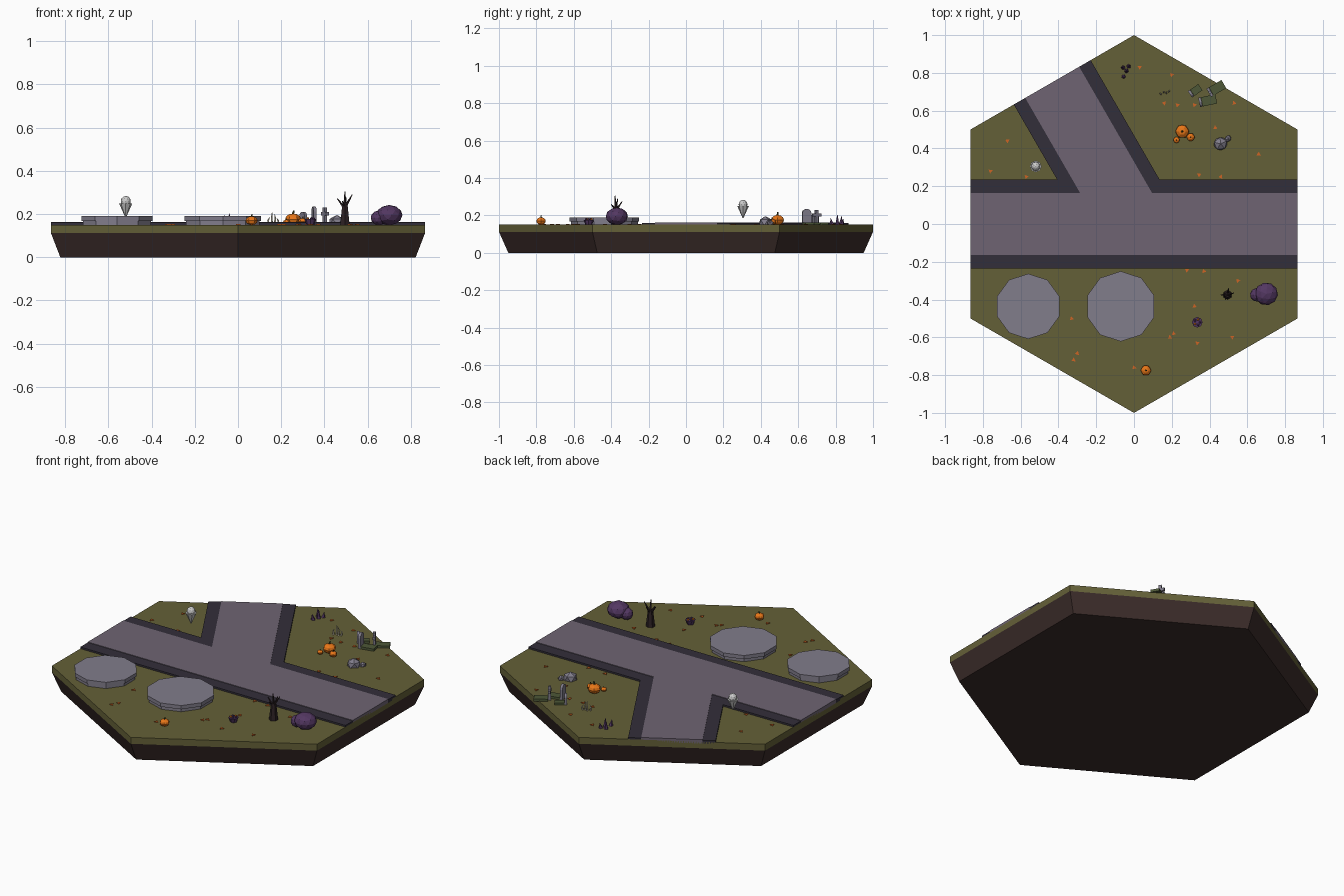
import bpy, bmesh, math, random
from mathutils import Vector, Matrix

if "Cube" in bpy.data.objects:
    bpy.data.objects.remove(bpy.data.objects["Cube"])

random.seed(4)
G = 0.15  # grass level


def material(name, r, g, b):
    m = bpy.data.materials.new(name)
    m.diffuse_color = [(c / 255) ** 2.2 for c in (r, g, b)] + [1]
    m.use_nodes = True
    m.node_tree.nodes["Principled BSDF"].inputs["Base Color"].default_value = m.diffuse_color
    return m


GRASS = material("grass", 100, 96, 58)
DIRT = material("dirt", 62, 48, 46)
ROAD = material("road", 110, 100, 114)
CURB = material("curb", 54, 50, 60)
STONE = material("stone", 128, 124, 138)
ORANGE = material("orange", 232, 118, 30)
LEAF = material("leaf", 205, 100, 40)
STEM = material("stem", 70, 75, 40)
WOOD = material("dead wood", 48, 38, 40)
PURPLE = material("purple", 84, 58, 98)
BONE = material("bone", 215, 208, 185)
WHITE = material("white", 235, 235, 235)
MOUND = material("mound", 78, 88, 58)


def make(name, bm, mat):
    bmesh.ops.recalc_face_normals(bm, faces=bm.faces)
    me = bpy.data.meshes.new(name)
    bm.to_mesh(me)
    bm.free()
    me.materials.append(mat)
    ob = bpy.data.objects.new(name, me)
    bpy.context.collection.objects.link(ob)
    return ob


def prism(name, pts, z0, z1, mat, taper=1.0):
    """Extruded outline; taper scales the bottom about the origin."""
    bm = bmesh.new()
    lo = [bm.verts.new((x * taper, y * taper, z0)) for x, y in pts]
    hi = [bm.verts.new((x, y, z1)) for x, y in pts]
    bm.faces.new(lo)
    bm.faces.new(hi)
    for i in range(len(pts)):
        j = (i + 1) % len(pts)
        bm.faces.new((lo[i], lo[j], hi[j], hi[i]))
    return make(name, bm, mat)


def ring(n, r, cx=0, cy=0, start=90):
    return [(cx + r * math.cos(math.radians(start + 360 * i / n)),
             cy + r * math.sin(math.radians(start + 360 * i / n))) for i in range(n)]


def rod(name, a, b, r0, r1, mat, n=6):
    """Tapered rod between two points."""
    a, b = Vector(a), Vector(b)
    bm = bmesh.new()
    q = (b - a).to_track_quat('Z', 'Y').to_matrix().to_4x4()
    bmesh.ops.create_cone(bm, cap_ends=True, segments=n, radius1=r0, radius2=r1,
                          depth=(b - a).length, matrix=Matrix.Translation((a + b) / 2) @ q)
    return make(name, bm, mat)


def blob(name, c, size, mat, sub=1, turn=0.0):
    bm = bmesh.new()
    bmesh.ops.create_icosphere(bm, subdivisions=sub, radius=1)
    bm.transform(Matrix.Translation(c) @ Matrix.Rotation(turn, 4, 'Z') @ Matrix.Diagonal((*size, 1)))
    return make(name, bm, mat)


# Hexagonal ground
prism("dirt_base", ring(6, 1), 0, 0.112, DIRT, 0.95)
prism("grass_layer", ring(6, 1), 0.112, G, GRASS)

# Forked road with curbs
X, R, C = math.sqrt(3) / 2, 0.165, 0.235


def fork(y, s):      # branch edge point at height y
    return (-y / math.sqrt(3) + s * y / X, y)


def rim(t):          # point on the upper left tile edge
    return (-X / 2 + t * X, 0.75 + t * 0.5)


prism("road", [(-X, -R), (X, -R), (X, R), fork(R, 1), rim(R), rim(-R), fork(R, -1), (-X, R)],
      0.14, 0.163, ROAD)
prism("front_curb", [(-X, -C), (X, -C), (X, -R), (-X, -R)], 0.14, 0.16, CURB)
for s, side in ((-1, "left"), (1, "right")):
    prism(side + "_curb", [(s * X, R), fork(R, s), rim(s * R), rim(s * C), fork(C, s), (s * X, C)],
          0.14, 0.16, CURB)

# Round stone building pads
for x, r in ((-0.56, 0.173), (-0.07, 0.186)):
    prism("pad_foot", ring(10, r * 0.96, x, -0.436), 0.14, 0.168, STONE)
    prism("pad_top", ring(10, r, x, -0.436), 0.168, 0.19, STONE)


# Pumpkins: squashed ribbed spheres with stems
def pumpkin(x, y, r):
    bm = bmesh.new()
    bmesh.ops.create_uvsphere(bm, u_segments=12, v_segments=6, radius=r)
    for v in bm.verts:
        k = round(math.atan2(v.co.y, v.co.x) / (math.pi / 6))
        f = 0.9 if k % 2 else 1
        v.co = Vector((v.co.x * f, v.co.y * f, v.co.z * 0.72))
    bm.transform(Matrix.Translation((x, y, G + r * 0.7)))
    make("pumpkin", bm, ORANGE)
    rod("pumpkin_stem", (x, y, G + r * 1.35), (x + r * 0.1, y, G + r * 1.8), r * 0.16, r * 0.1, STEM, 5)


for p in ((0.255, 0.49, 0.037), (0.30, 0.46, 0.022), (0.225, 0.445, 0.017), (0.063, -0.775, 0.028)):
    pumpkin(*p)

# Rocks and bushes
blob("large_rock", (0.458, 0.425, 0.162), (0.04, 0.038, 0.034), STONE, 1, 0.4)
blob("small_rock", (0.498, 0.452, 0.157), (0.02, 0.017, 0.017), STONE, 1, 1)
blob("large_bush", (0.7, -0.37, 0.195), (0.062, 0.06, 0.047), PURPLE, 2, 0.2)
blob("small_bush", (0.65, -0.375, 0.182), (0.036, 0.036, 0.034), PURPLE, 2, 0.7)

# Dead tree
tx, ty = 0.495, -0.375
rod("tree_trunk", (tx, ty, G), (tx, ty, 0.245), 0.025, 0.014, WOOD)
for dx, dy, z0, z1 in ((0.0, -0.005, 0.235, 0.305), (-0.036, 0.0, 0.225, 0.272),
                       (0.034, 0.01, 0.23, 0.29), (0.005, 0.034, 0.225, 0.275), (-0.012, -0.026, 0.23, 0.26)):
    rod("tree_branch", (tx, ty, z0), (tx + dx, ty + dy, z1), 0.008, 0.002, WOOD, 5)

# Graves: tilted mounds with round stones or a cross at the head
arch = [(-0.5, 0)] + [(-0.5 * math.cos(math.pi * i / 6), 0.72 + 0.28 * math.sin(math.pi * i / 6))
                      for i in range(7)] + [(0.5, 0)]
cross = [(-.16, 0), (-.16, .55), (-.5, .55), (-.5, .75), (-.16, .75), (-.16, 1),
         (.16, 1), (.16, .75), (.5, .75), (.5, .55), (.16, .55), (.16, 0)]
for x, y, turn, L, W, h, shape in ((0.352, 0.645, 12, 0.085, 0.05, 0.085, arch),
                                   (0.402, 0.698, 30, 0.085, 0.05, 0.08, cross),
                                   (0.302, 0.69, 35, 0.06, 0.04, 0.06, arch)):
    place = Matrix.Translation((x, y, 0)) @ Matrix.Rotation(math.radians(turn), 4, 'Z')
    slab = prism("grave_mound", [(0.008, -W / 2), (L, -W / 2), (L, W / 2), (0.008, W / 2)], 0.148, 0.163, MOUND)
    slab.data.transform(place)
    head = prism("gravestone", [(a * W, b * h) for a, b in shape], -0.007, 0.007, STONE)
    upright = Matrix(((0, 0, 1, 0), (1, 0, 0, 0), (0, 1, 0, G), (0, 0, 0, 1)))
    head.data.transform(place @ upright)

# Bones rising from the soil
for dx, dy, h in ((-0.02, -0.006, 0.035), (-0.006, 0.004, 0.058), (0.008, 0.0, 0.05), (0.02, 0.008, 0.03)):
    a = Vector((0.163 + dx, 0.693 + dy, G))
    b = a + Vector((dx * 0.2, 0.004, h * 0.6))
    rod("bone_lower", a, b, 0.005, 0.004, BONE, 5)
    rod("bone_tip", b, b + Vector((-dx * 0.4, -0.004, h * 0.4)), 0.004, 0.001, BONE, 5)

# Dark crystals
for dx, dy, h in ((-0.015, -0.03, 0.035), (0, 0, 0.053), (-0.018, 0.018, 0.045), (0.012, 0.025, 0.03)):
    rod("crystal", (-0.04 + dx, 0.81 + dy, G), (-0.04 + dx * 1.2, 0.81 + dy * 1.2, G + h),
        0.012, 0.001, PURPLE, 5)

# Bowl of sweets
bx, by = 0.335, -0.52
rod("sweet_bowl", (bx, by, G), (bx, by, 0.176), 0.018, 0.028, PURPLE, 8)
for i in range(5):
    a = i * math.tau / 5
    blob("sweet", (bx + 0.015 * math.cos(a), by + 0.015 * math.sin(a), 0.179), (0.007,) * 3,
         ORANGE if i % 2 else PURPLE)

# Floating ghost
gx, gy = -0.52, 0.305
rod("ghost_tail", (gx, gy, 0.185), (gx, gy, 0.25), 0.002, 0.031, WHITE, 8)
blob("ghost_head", (gx, gy, 0.258), (0.024, 0.024, 0.026), WHITE, 2)

# Fallen leaves
leaves = [(.03, .83), (.2, .79), (.16, .64), (.23, .63), (.32, .63), (.375, .64), (.53, .64), (.43, .51),
          (.66, .37), (.345, .26), (.46, .25), (-.67, .44), (-.76, .28), (-.57, .25), (.28, -.245),
          (.37, -.25), (.32, -.435), (.21, -.58), (.19, -.6), (.335, -.63), (.52, -.6), (-.3, -.685),
          (-.32, -.72), (0, -.76), (-.33, -.5), (.55, -.3)]
for x, y in leaves:
    prism("leaf", ring(3, 0.013, x, y, random.uniform(0, 120)), G, G + 0.004, LEAF)
